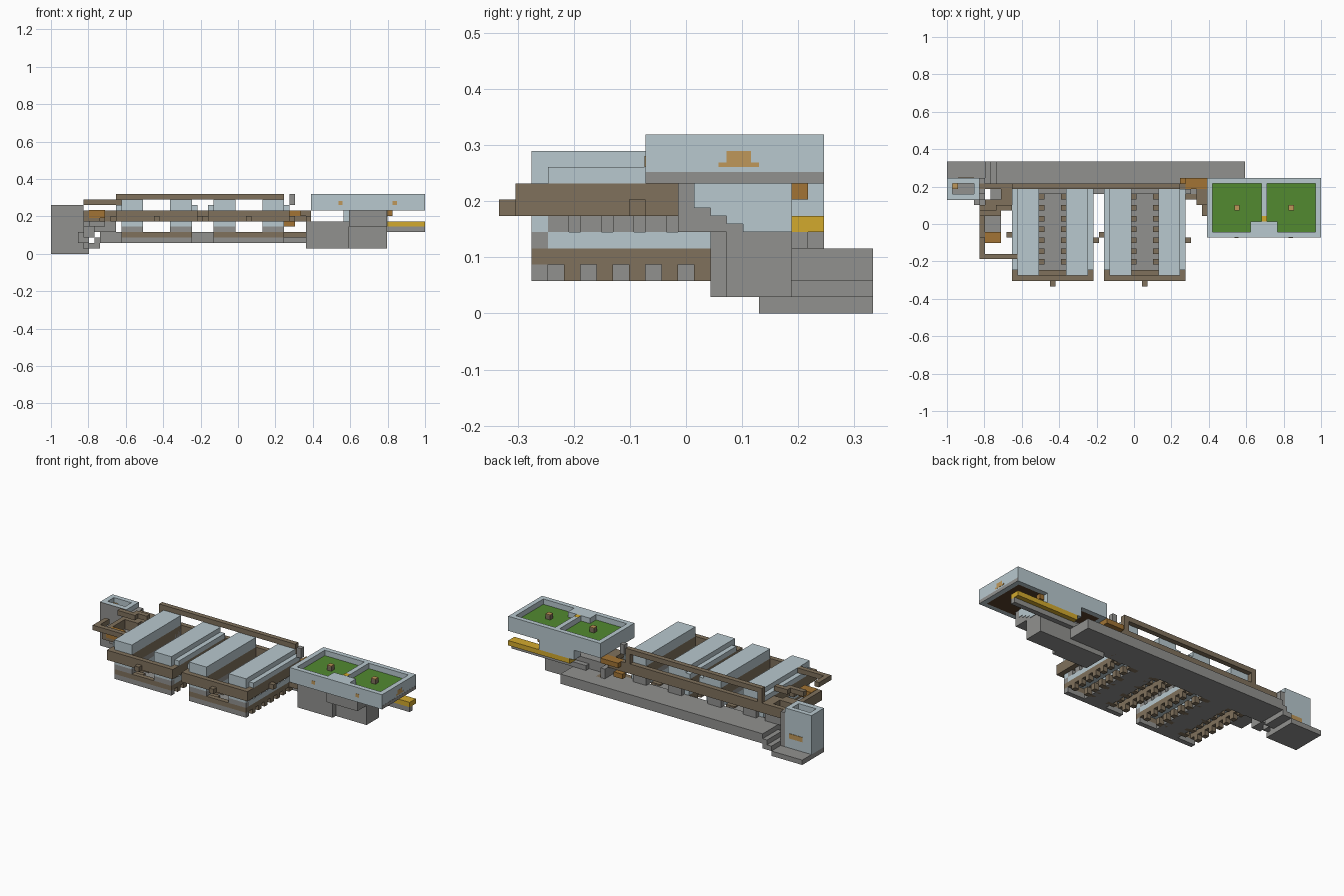
import bpy
import bmesh
from mathutils import Vector

cube = bpy.data.objects.get("Cube")
if cube:
    bpy.data.objects.remove(cube, do_unlink=True)

# The whole model sits on a block lattice of 69 x 23 x 11 cells
UNIT = 2 / 69
ORIGIN = Vector((-1, -23 * UNIT / 2, 0))


def make_material(name, red, green, blue):
    material = bpy.data.materials.new(name)
    material.use_nodes = True
    colour = (red, green, blue, 1)
    material.diffuse_color = colour
    shader = material.node_tree.nodes["Principled BSDF"]
    shader.inputs["Base Color"].default_value = colour
    shader.inputs["Roughness"].default_value = 0.9
    return material


stone = make_material("grey stone", 0.285, 0.285, 0.275)
pale = make_material("pale blue", 0.48, 0.58, 0.62)
timber = make_material("brown timber", 0.215, 0.165, 0.107)
grass = make_material("grass green", 0.085, 0.255, 0.03)
orange = make_material("orange wood", 0.36, 0.175, 0.035)
tan = make_material("tan lantern", 0.52, 0.31, 0.1)
yellow = make_material("yellow", 0.65, 0.4, 0.027)
soil = make_material("dark soil", 0.1, 0.05, 0.025)


def part(name, material, *boxes):
    """One object from boxes given as cell ranges (x0, x1, y0, y1, z0, z1)."""
    bm = bmesh.new()
    for x0, x1, y0, y1, z0, z1 in boxes:
        low = ORIGIN + UNIT * Vector((x0, y0, z0))
        high = ORIGIN + UNIT * Vector((x1, y1, z1))
        corners = bmesh.ops.create_cube(bm, size=1)["verts"]
        for vert in corners:
            vert.co = [(a + b) / 2 + c * (b - a) for a, b, c in zip(low, high, vert.co)]
    mesh = bpy.data.meshes.new(name)
    bm.to_mesh(mesh)
    bm.free()
    mesh.materials.append(material)
    obj = bpy.data.objects.new(name, mesh)
    bpy.context.collection.objects.link(obj)
    return obj


def rim(x0, x1, y0, y1, z0, z1):
    """Four one-cell wall boxes around a rectangle."""
    return [(x0, x1, y0, y0 + 1, z0, z1), (x0, x1, y1 - 1, y1, z0, z1),
            (x0, x0 + 1, y0 + 1, y1 - 1, z0, z1), (x1 - 1, x1, y0 + 1, y1 - 1, z0, z1)]


def sided(start, side, a, b):
    """Range measured inward from the outer edge of a fifteen-cell bay."""
    return (start + a, start + b) if side == "right" else (start + 15 - b, start + 15 - a)


# Rear deck with the steps down to the tower landing
part("rear_deck", stone, (9, 55, 17, 23, 2, 4))
part("deck_steps", stone, (7, 8, 18, 23, 1, 2), (8, 9, 18, 23, 1, 3))
part("tower_landing", stone, (0, 7, 16, 23, 0, 1))

# Two double-deck bays
for bay, start in (("right_bay", 12), ("left_bay", 29)):
    end = start + 15
    rows = range(4, 17, 2)
    part(bay + "_walkway", stone, (start + 5, end - 5, 2, 17, 2, 3))
    part(bay + "_walkway_teeth", timber,
         *[(x, x + 2, y, y + 1, 2, 3.3) for y in rows for x in (start + 4, end - 6)])
    part(bay + "_lower_sill", stone, (start + 1, end - 1, 2, 3, 2, 3))
    part(bay + "_lower_front_beam", timber, (start + 1, end - 1, 2, 3, 3, 4))
    part(bay + "_upper_front_beam", timber, (start, end, 1, 2, 6, 8),
         (start + 7, start + 8, 0, 1, 6, 7))
    for side, peg_row in (("right", 9), ("left", 8)):
        label = bay + "_" + side

        def strip(a, b, *rest):
            return (*sided(start, side, a, b), *rest)

        part(label + "_lower_edge", timber, strip(1, 2, 3, 17, 3, 4))
        part(label + "_edge_teeth", timber, *[strip(1, 2, y, y + 1, 2, 3) for y in rows])
        part(label + "_lower_bench", pale, strip(1, 5, 3, 17, 4, 5), strip(1, 5, 2, 3, 5, 6))
        part(label + "_lower_bench_end", stone, strip(1, 5, 2, 3, 4, 5))
        part(label + "_upper_teeth", stone, strip(2, 5, 3, 16, 5, 6),
             *[strip(1, 2, y, y + 1.3, 5, 6) for y in range(3, 16, 2)])
        part(label + "_upper_frame", timber, strip(0, 5, 2, 18, 6, 8))
        part(label + "_roof_ledge", pale, strip(0, 5, 3, 18, 8, 9))
        part(label + "_roof_top", pale, strip(1, 5, 2, 3, 8, 10), strip(1, 5, 3, 18, 9, 10))
        part(label + "_side_peg", timber, strip(-1, 0, peg_row, peg_row + 1, 6, 7))
        part(label + "_rear_post", stone, strip(2, 5, 16, 18, 4, 8))

# Long beams along the back of the bays
part("ridge_beam", timber, (12, 43, 18, 19, 10, 11),
     *[(x, x + 1, 18, 19, 8, 10) for x in (12, 42)])
part("rear_beam", timber, (6, 44, 18, 19, 6, 8), (44, 47, 18, 19, 6, 7))
part("loose_post", stone, (44, 45, 17, 18, 9, 11))

# Hollow tower
part("tower_walls", pale, *rim(0, 6, 16, 20, 1, 9))
part("tower_floor", stone, (1, 5, 17, 19, 1, 7))
part("tower_front", stone, (0, 6, 15.9, 16, 1, 9), (6, 7, 17, 20, 1, 8))
part("tower_lantern", tan, (1, 2, 18, 19, 7, 8))
part("tower_doorway", tan, (2, 5, 20, 20.1, 3, 4))

# Stepped side balcony beside the tower
part("balcony_rail", timber, (6, 13, 5, 6, 9, 10), (6, 7, 6, 9, 9, 10),
     (6, 10, 13, 14, 9, 10), (9, 12, 14, 15, 9, 10))
part("balcony_beam", timber, (6, 9, 8, 9, 6, 8), (6, 7, 9, 15, 6, 8),
     (7, 10, 14, 16, 6, 8), (10, 12, 15, 18, 6, 8))
part("balcony_platform", stone, (7, 10, 9, 15, 5, 6), (8, 12, 15, 18, 4, 6))
part("balcony_crate", orange, (7, 10, 7.95, 10, 6.6, 8.05))
part("balcony_brackets", stone, (6, 8, 13, 16, 3, 5), (5, 7, 15, 17, 2, 4))

# Connecting stairs between the bays and the garden house
part("link_stairs", timber, (47, 48, 13, 18, 6, 7), (46, 48, 15, 18, 7, 8),
     (47, 49, 16, 20, 3, 4), (45, 47, 18, 20, 2, 3), (43, 47, 16, 17, 3, 4))
part("link_platform", orange, (44, 48, 18, 20, 7, 8), (43, 45, 19, 20, 5, 6))
part("link_pier", stone, (47, 48, 17, 20, 4, 6))

# House under the garden
part("house_rear_block", stone, (47, 55, 13, 18, 1, 6))
part("house_front_block", stone, (55, 62, 14, 18, 1, 8), (55, 62, 11, 14, 5, 8))
part("house_side_panel", pale, *[(62, 62.1, y, y + 1, bottom, 8) for y, bottom in
                                 zip(range(12, 18), (6.5, 6, 5.5, 5, 5, 5))])
part("long_shelf", stone, (52, 69, 18, 19, 4, 5))
part("yellow_bar", yellow, (55, 69, 18, 20, 5, 6))
part("shelf_supports", pale, (54, 62, 18, 20, 6, 8))
part("shelf_bracket", orange, (62, 63, 18, 19, 7, 8))

# Walled roof garden split into two lawns
part("garden_walls", pale, *rim(48, 69, 9, 20, 8, 11),
     (58, 59, 10, 19, 9, 11), (56, 61, 10, 12, 9, 11))
part("garden_base_band", stone, (69, 69.03, 9, 20, 8, 8.7))
part("garden_soil", soil, (49, 68, 10, 19, 8, 9))
part("garden_lawn", grass, (49, 58, 10, 19, 9, 9.9), (59, 68, 10, 19, 9, 9.9))
for name, x in (("right_stump", 53), ("left_stump", 63)):
    part(name, timber, (x, x + 1, 14, 15, 9.9, 10.8))
    part(name + "_top", tan, (x, x + 1, 14, 15, 10.8, 10.95))
    part(name + "_wall_mark", tan, (x, x + 0.8, 8.95, 9, 9, 9.7))
part("side_wall_mark", tan, (69, 69.03, 13.5, 16, 9, 9.3), (69, 69.03, 14, 15.5, 9.3, 10))
part("wall_hatch", yellow, (58, 59, 12, 13, 11, 11.02))
